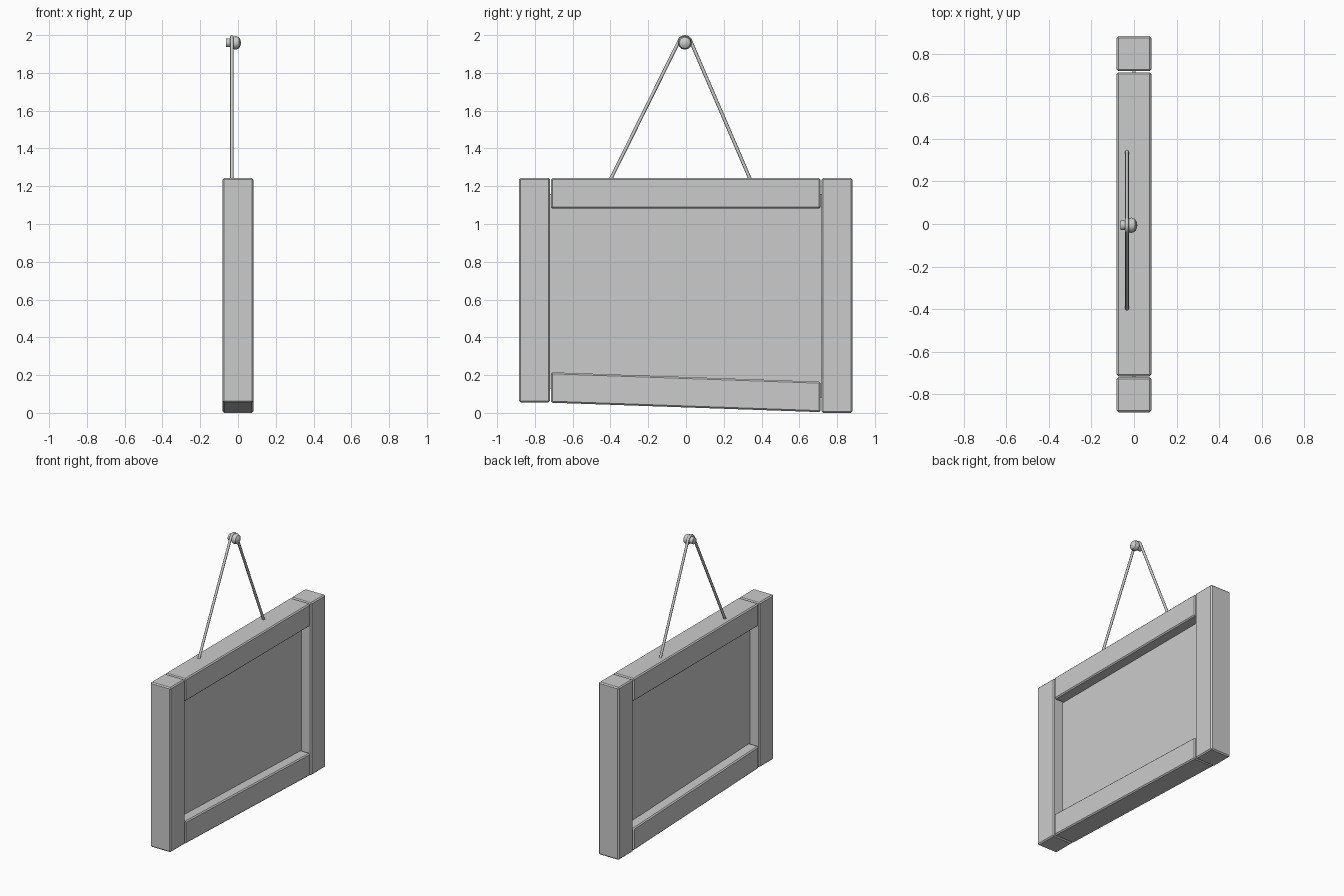
import bpy, bmesh, math
from mathutils import Vector

if "Cube" in bpy.data.objects:
    bpy.data.objects.remove(bpy.data.objects["Cube"])

HALF_X = 0.081


def finish(name, bm, smooth=None):
    bmesh.ops.recalc_face_normals(bm, faces=bm.faces)
    mesh = bpy.data.meshes.new(name)
    bm.to_mesh(mesh)
    bm.free()
    ob = bpy.data.objects.new(name, mesh)
    bpy.context.collection.objects.link(ob)
    if smooth:
        bpy.ops.object.select_all(action='DESELECT')
        ob.select_set(True)
        bpy.context.view_layer.objects.active = ob
        bpy.ops.object.shade_smooth_by_angle(angle=math.radians(smooth))
    return ob


def board(name, outline, half_x, bevel=0.008):
    """Extrude a y-z outline along x and soften its edges."""
    bm = bmesh.new()
    face = bm.faces.new([bm.verts.new((-half_x, y, z)) for y, z in outline])
    ext = bmesh.ops.extrude_face_region(bm, geom=[face])
    verts = [g for g in ext["geom"] if isinstance(g, bmesh.types.BMVert)]
    bmesh.ops.translate(bm, verts=verts, vec=(2 * half_x, 0, 0))
    if bevel:
        bmesh.ops.bevel(bm, geom=bm.edges[:], offset=bevel, segments=1,
                        affect='EDGES')
    return finish(name, bm)


def rect(y0, y1, z0, z1):
    return [(y0, z0), (y1, z0), (y1, z1), (y0, z1)]


# Frame: two stiles, top rail and slanted bottom rail
board("left_stile", rect(-0.884, -0.719, 0.056, 1.243), HALF_X)
board("right_stile", rect(0.717, 0.882, 0.0, 1.243), HALF_X)
board("top_rail", rect(-0.715, 0.712, 1.081, 1.243), HALF_X)
board("bottom_rail", [(-0.715, 0.054), (0.712, 0.004),
                      (0.712, 0.165), (-0.715, 0.215)], HALF_X)

# Thin panel tucked into the middle of the frame
board("panel", [(-0.73, 0.13), (0.73, 0.08), (0.73, 1.16), (-0.73, 1.16)],
      0.006, bevel=0)

# Nail: round shaft with a domed head, lathed around x
NAIL_Y, NAIL_Z = -0.006, 1.959
profile = [(-0.063, 0), (-0.063, 0.023), (-0.027, 0.023), (-0.027, 0.032),
           (-0.012, 0.036), (0.004, 0.030), (0.013, 0.016), (0.016, 0)]
bm = bmesh.new()
pts = [bm.verts.new((x, NAIL_Y + r, NAIL_Z)) for x, r in profile]
edges = [bm.edges.new(p) for p in zip(pts, pts[1:])]
bmesh.ops.spin(bm, geom=pts + edges, cent=(0, NAIL_Y, NAIL_Z), axis=(1, 0, 0),
               angle=2 * math.pi, steps=12)
bmesh.ops.remove_doubles(bm, verts=bm.verts, dist=0.0005)
finish("nail", bm, 35)

# Cord: from the top rail, over the nail and back down
ROPE_X, ROPE_R, SIDES, WRAP = -0.033, 0.009, 8, 0.032
path = [Vector((ROPE_X, -0.405, 1.225))]
for i in range(9):
    a = math.radians(152 - 124 * i / 8)
    path.append(Vector((ROPE_X, NAIL_Y + WRAP * math.cos(a),
                        NAIL_Z + WRAP * math.sin(a))))
path.append(Vector((ROPE_X, 0.345, 1.225)))
bm = bmesh.new()
rings = []
for i, p in enumerate(path):
    t = (path[min(i + 1, len(path) - 1)] - path[max(i - 1, 0)]).normalized()
    side = Vector((1, 0, 0))
    up = t.cross(side)
    angles = [2 * math.pi * k / SIDES for k in range(SIDES)]
    rings.append([bm.verts.new(p + ROPE_R * (side * math.cos(a) + up * math.sin(a)))
                  for a in angles])
for r0, r1 in zip(rings, rings[1:]):
    for k in range(SIDES):
        n = (k + 1) % SIDES
        bm.faces.new((r0[k], r0[n], r1[n], r1[k]))
bm.faces.new(rings[0])
bm.faces.new(rings[-1])
finish("hanging_cord", bm, 50)
